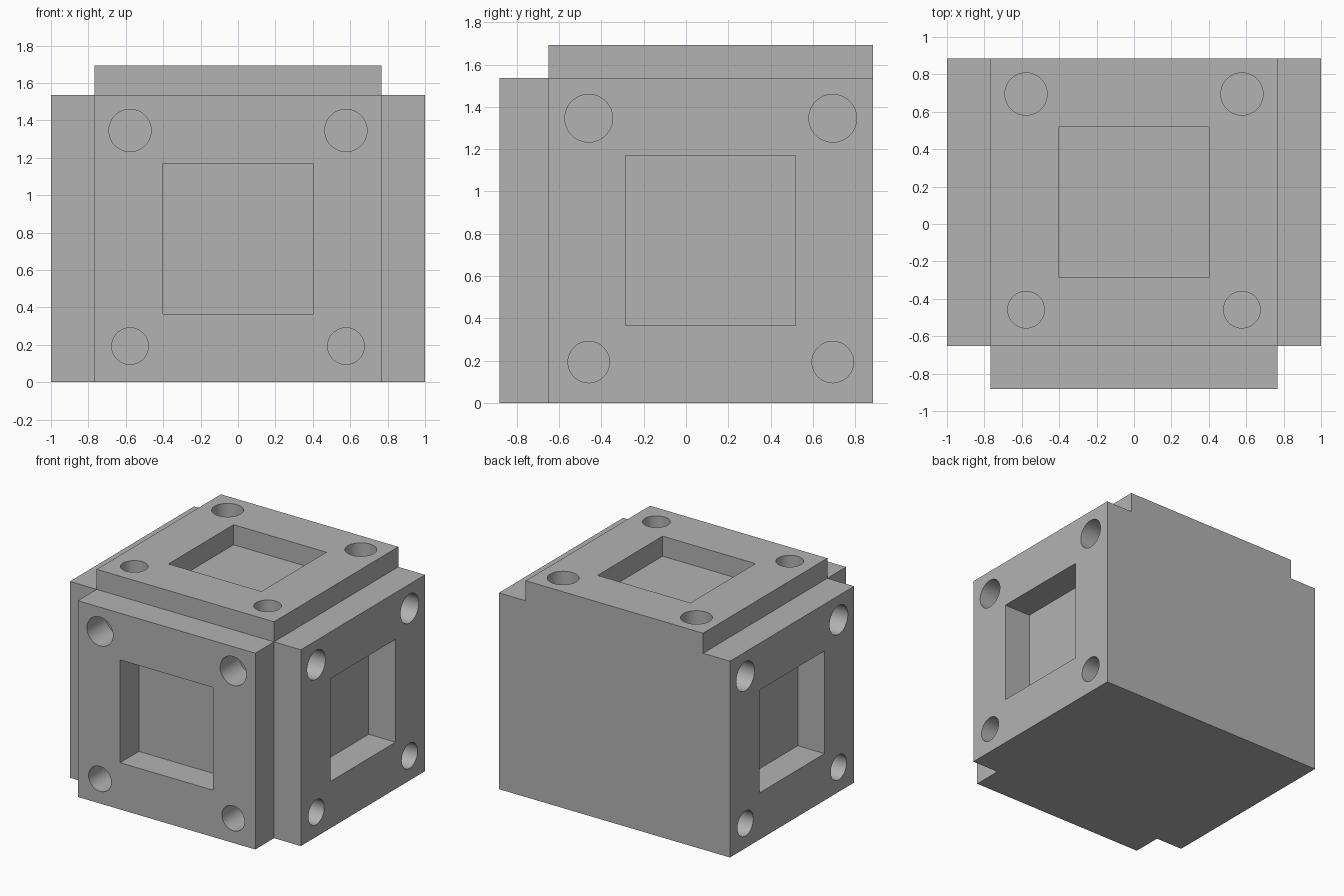
import bpy, bmesh, math
from mathutils import Vector, Matrix

cube = bpy.data.objects.get("Cube")
if cube:
    bpy.data.objects.remove(cube, do_unlink=True)

grey = bpy.data.materials.new("plain grey")
grey.use_nodes = True
colour = (0.45, 0.45, 0.45, 1)
grey.diffuse_color = colour
grey.node_tree.nodes["Principled BSDF"].inputs["Base Color"].default_value = colour

HALF = 0.768                 # half the core's edge
MID = Vector((0, 0.117, HALF))   # centre of the core
X, Y, Z = Vector((1, 0, 0)), Vector((0, 1, 0)), Vector((0, 0, 1))


def finish(bm, name):
    bmesh.ops.recalc_face_normals(bm, faces=bm.faces)
    mesh = bpy.data.meshes.new(name)
    bm.to_mesh(mesh)
    bm.free()
    mesh.materials.append(grey)
    obj = bpy.data.objects.new(name, mesh)
    bpy.context.collection.objects.link(obj)
    bpy.ops.object.select_all(action='DESELECT')
    obj.select_set(True)
    bpy.context.view_layer.objects.active = obj
    bpy.ops.object.shade_smooth_by_angle(angle=math.radians(30))
    return obj


def add_loop(bm, points):
    verts = [bm.verts.new((u, v, 0)) for u, v in points]
    return [bm.edges.new((a, b)) for a, b in zip(verts, verts[1:] + verts[:1])]


def square(r):
    return [(-r, -r), (r, -r), (r, r), (-r, r)]


def circle(cu, cv, r, n=48):
    return [(cu + r * math.cos(math.tau * i / n), cv + r * math.sin(math.tau * i / n))
            for i in range(n)]


def panel(name, u, v, depth):
    """Raised square plate with a square window and four round corner holes."""
    bm = bmesh.new()
    edges = add_loop(bm, square(HALF)) + add_loop(bm, square(0.402))
    for side in (-1, 1):
        edges += add_loop(bm, circle(side * 0.577, 0.578, 0.113))
        edges += add_loop(bm, circle(side * 0.577, -0.575, 0.098))
    bmesh.ops.triangle_fill(bm, edges=edges, use_beauty=True, normal=Z)
    out = bmesh.ops.extrude_face_region(bm, geom=bm.faces[:])
    bmesh.ops.translate(bm, vec=(0, 0, depth),
                        verts=[g for g in out["geom"] if isinstance(g, bmesh.types.BMVert)])
    w = u.cross(v)
    place = Matrix((u, v, w)).transposed().to_4x4()
    place.translation = MID + w * HALF
    bm.transform(place)
    return finish(bm, name)


# Solid core, whose faces form the floors of the recesses
core = bmesh.new()
bmesh.ops.create_cube(core, size=2 * HALF, matrix=Matrix.Translation(MID))
finish(core, "core_block")

# Raised panels; the back and the bottom stay plain
panel("front_panel", X, Z, 0.232)
panel("left_panel", Y, Z, 0.232)
panel("right_panel", -Y, Z, 0.232)
panel("top_panel", X, Y, 0.157)
